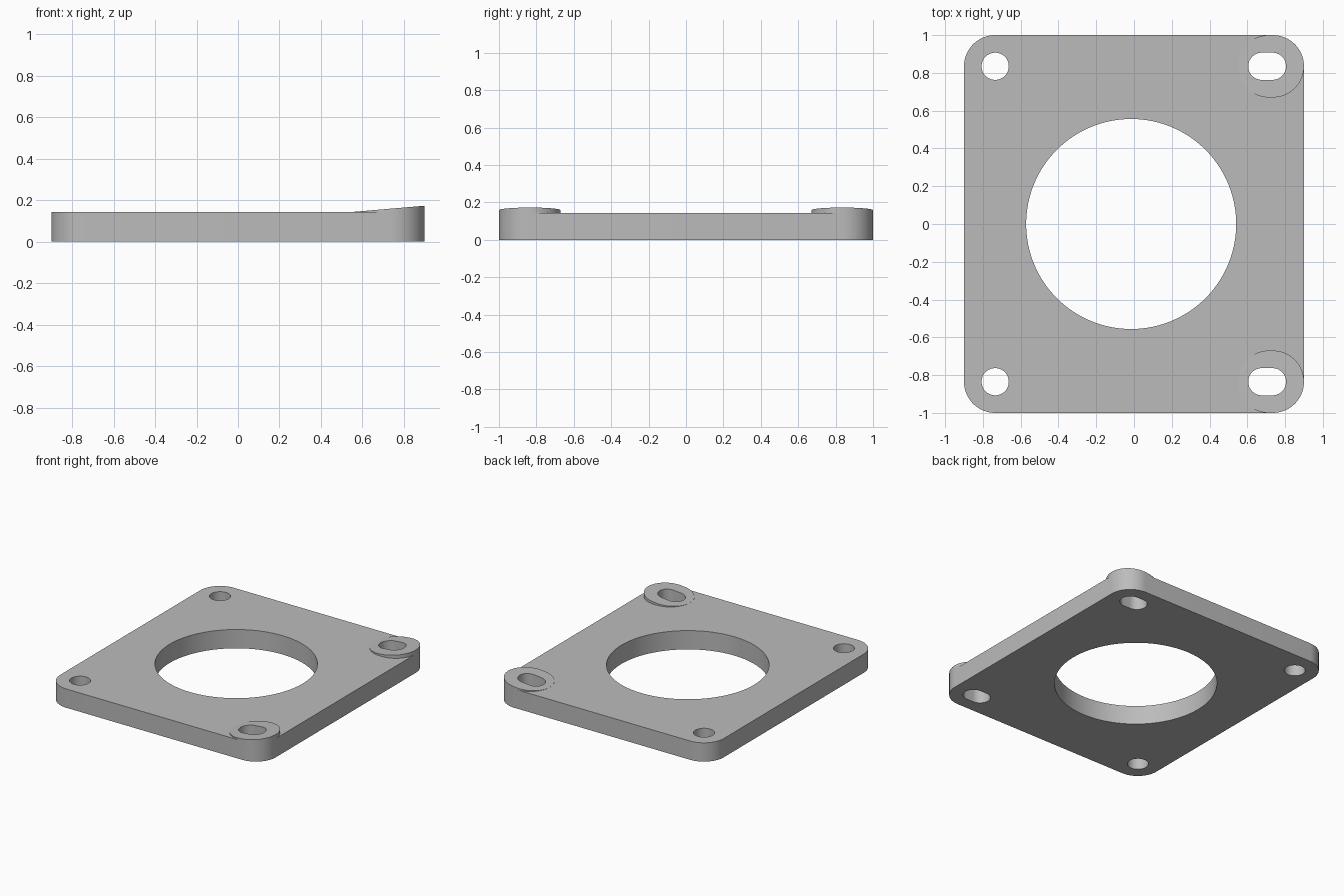
import bpy, bmesh
from math import sin, cos, pi, radians

if "Cube" in bpy.data.objects:
    bpy.data.objects.remove(bpy.data.objects["Cube"], do_unlink=True)

GREY = (0.5, 0.5, 0.5, 1.0)
metal = bpy.data.materials.new("plain grey")
metal.use_nodes = True
metal.diffuse_color = GREY
metal.node_tree.nodes["Principled BSDF"].inputs["Base Color"].default_value = GREY

THICK, TOP = 0.142, 0.172
RIGHT, BACK, CORNER = 0.9, 1.0, 0.165
HOLE_X, HOLE_Y, HOLE_R = 0.735, 0.835, 0.072


def rounded(cx, cy, hx, hy, r, steps=16):
    """Closed outline: a rectangle of half sizes hx, hy with corner radius r."""
    pts = []
    for q, (sx, sy) in enumerate([(1, 1), (-1, 1), (-1, -1), (1, -1)]):
        for i in range(steps + 1):
            a = pi / 2 * (q + i / steps)
            p = (cx + sx * (hx - r) + r * cos(a), cy + sy * (hy - r) + r * sin(a))
            if not pts or abs(p[0] - pts[-1][0]) + abs(p[1] - pts[-1][1]) > 1e-5:
                pts.append(p)
    if abs(pts[0][0] - pts[-1][0]) + abs(pts[0][1] - pts[-1][1]) < 1e-5:
        pts.pop()
    return pts


def circle(cx, cy, r, steps=16):
    return rounded(cx, cy, r, r, r, steps)


def extruded(name, outlines, z0, z1, slope=None):
    """Solid between z0 and z1; the first outline is the edge, the rest are holes."""
    curve = bpy.data.curves.new(name + "_profile", "CURVE")
    curve.dimensions = "2D"
    curve.fill_mode = "BOTH"
    curve.extrude = (z1 - z0) / 2
    for pts in outlines:
        spline = curve.splines.new("POLY")
        spline.points.add(len(pts) - 1)
        for point, (x, y) in zip(spline.points, pts):
            point.co = (x, y, 0, 1)
        spline.use_cyclic_u = True
    helper = bpy.data.objects.new(name + "_profile", curve)
    bpy.context.scene.collection.objects.link(helper)
    bpy.context.view_layer.update()
    mesh = bpy.data.meshes.new_from_object(
        helper.evaluated_get(bpy.context.evaluated_depsgraph_get()))
    bpy.data.objects.remove(helper, do_unlink=True)
    bpy.data.curves.remove(curve)

    bm = bmesh.new()
    bm.from_mesh(mesh)
    bmesh.ops.remove_doubles(bm, verts=bm.verts, dist=1e-5)
    for v in bm.verts:
        upper = v.co.z > 0
        v.co.z = z1 if upper else z0
        if upper and slope:
            v.co.z = slope(v.co.x)
    bmesh.ops.recalc_face_normals(bm, faces=bm.faces)
    bm.to_mesh(mesh)
    bm.free()

    mesh.name = name
    mesh.materials.clear()
    mesh.materials.append(metal)
    obj = bpy.data.objects.new(name, mesh)
    bpy.context.scene.collection.objects.link(obj)
    bpy.ops.object.select_all(action="DESELECT")
    obj.select_set(True)
    bpy.context.view_layer.objects.active = obj
    bpy.ops.object.shade_smooth_by_angle(angle=radians(30))
    return obj


def slot(side):
    return rounded(0.705, side * HOLE_Y, 0.1, HOLE_R, HOLE_R)


# Flat plate with the large bore, two round holes and two slots
holes = [circle(-0.015, 0, 0.556, 32)]
for side in (-1, 1):
    holes += [circle(-HOLE_X, side * HOLE_Y, HOLE_R), slot(side)]
extruded("plate", [rounded(0, 0, RIGHT, BACK, CORNER)] + holes, 0, THICK)

# Ramped pads around the slots, rising from the plate towards the left edge
PAD_START = 0.55


def ramp(x):
    return THICK + 0.0005 + (TOP - THICK) * (x - PAD_START) / (RIGHT - PAD_START)


for side, label in ((-1, "front"), (1, "back")):
    edge = rounded((PAD_START + RIGHT) / 2, side * HOLE_Y,
                   (RIGHT - PAD_START) / 2, CORNER, CORNER)
    extruded(label + "_ramp_pad", [edge, slot(side)], THICK, TOP, ramp)
